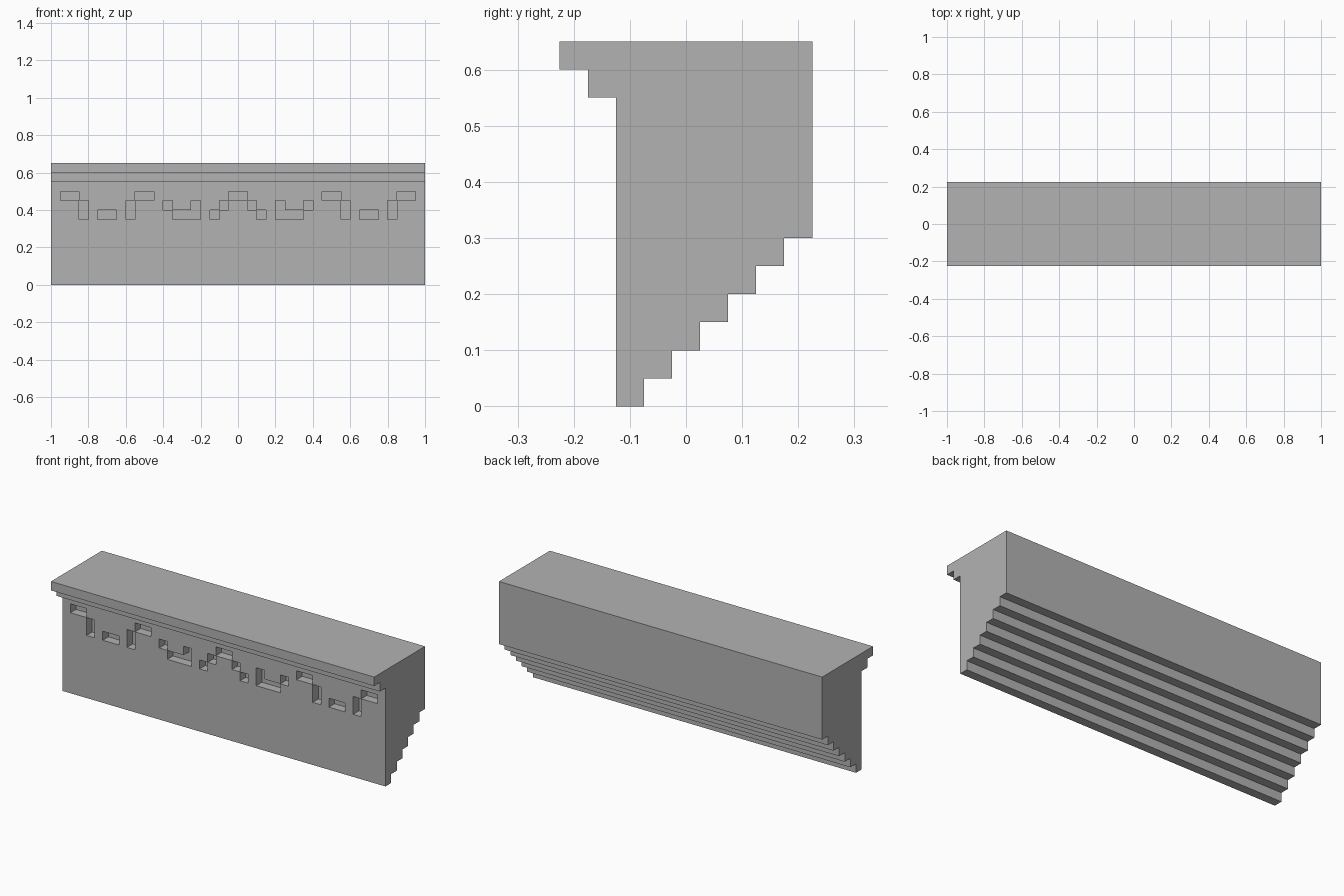
import bpy
import bmesh
from mathutils import Vector

cube = bpy.data.objects.get("Cube")
if cube:
    bpy.data.objects.remove(cube, do_unlink=True)

STEP = 0.05
FRONT = -0.125      # plane of the main wall
BACK = 0.225
WALL_TOP = 0.55

# Left half of the carved frieze, top row first; the right half is mirrored
FRIEZE = [".##......##........#",
          "...#....#...#..#..#.",
          "...#.##.#....###.#.."]
FRIEZE_TOP = 0.5

stone = bpy.data.materials.new("grey stone")
stone.use_nodes = True
grey = (0.45, 0.45, 0.45, 1)
stone.diffuse_color = grey
stone.node_tree.nodes["Principled BSDF"].inputs["Base Color"].default_value = grey

# Side profile: stepped cornice in front, stepped corbel at the back
profile = [(FRONT, 0), (FRONT, WALL_TOP)]
profile += [(FRONT - STEP, WALL_TOP), (FRONT - STEP, WALL_TOP + STEP)]
profile += [(FRONT - 2 * STEP, WALL_TOP + STEP), (FRONT - 2 * STEP, WALL_TOP + 2 * STEP)]
profile += [(BACK, WALL_TOP + 2 * STEP)]
for i in range(6, -1, -1):
    y = BACK - (6 - i) * STEP
    if i < 6:
        profile.append((y, (i + 1) * STEP))
    profile.append((y, i * STEP))

# Sweep the profile along the length
bm = bmesh.new()
cap = bm.faces.new([bm.verts.new((-1, y, z)) for y, z in profile])
swept = bmesh.ops.extrude_face_region(bm, geom=[cap], use_keep_orig=True)
bmesh.ops.translate(bm, vec=(2, 0, 0),
                    verts=[g for g in swept["geom"] if isinstance(g, bmesh.types.BMVert)])
bmesh.ops.recalc_face_normals(bm, faces=bm.faces)


def wall_faces():
    return [f for f in bm.faces
            if f.normal.y < -0.9 and abs(f.calc_center_median().y - FRONT) < 1e-4]


def cut_wall(point, normal):
    faces = wall_faces()
    edges = {e for f in faces for e in f.edges}
    verts = {v for f in faces for v in f.verts}
    bmesh.ops.bisect_plane(bm, geom=list(verts) + list(edges) + faces,
                           plane_co=point, plane_no=normal, dist=1e-5)


# Divide the front wall into frieze cells
for row in range(len(FRIEZE) + 1):
    cut_wall((0, 0, FRIEZE_TOP - row * STEP), (0, 0, 1))
for col in range(1, 40):
    cut_wall((-1 + col * STEP, 0, 0), (1, 0, 0))


def is_carved(face):
    c = face.calc_center_median()
    row = int((FRIEZE_TOP - c.z) // STEP)
    col = int((1 - abs(c.x)) // STEP)
    return c.z < FRIEZE_TOP and row < len(FRIEZE) and FRIEZE[row][col] == "#"


# Push the carved cells into the wall
cells = [f for f in wall_faces() if is_carved(f)]
carved = bmesh.ops.extrude_face_region(bm, geom=cells)
bmesh.ops.translate(bm, vec=Vector((0, STEP, 0)),
                    verts=[g for g in carved["geom"] if isinstance(g, bmesh.types.BMVert)])
left_over = [f for f in cells if f.is_valid]
if left_over:
    bmesh.ops.delete(bm, geom=left_over, context="FACES")

mesh = bpy.data.meshes.new("carved_cornice_block")
bm.to_mesh(mesh)
bm.free()
mesh.materials.append(stone)
block = bpy.data.objects.new("carved_cornice_block", mesh)
bpy.context.collection.objects.link(block)
